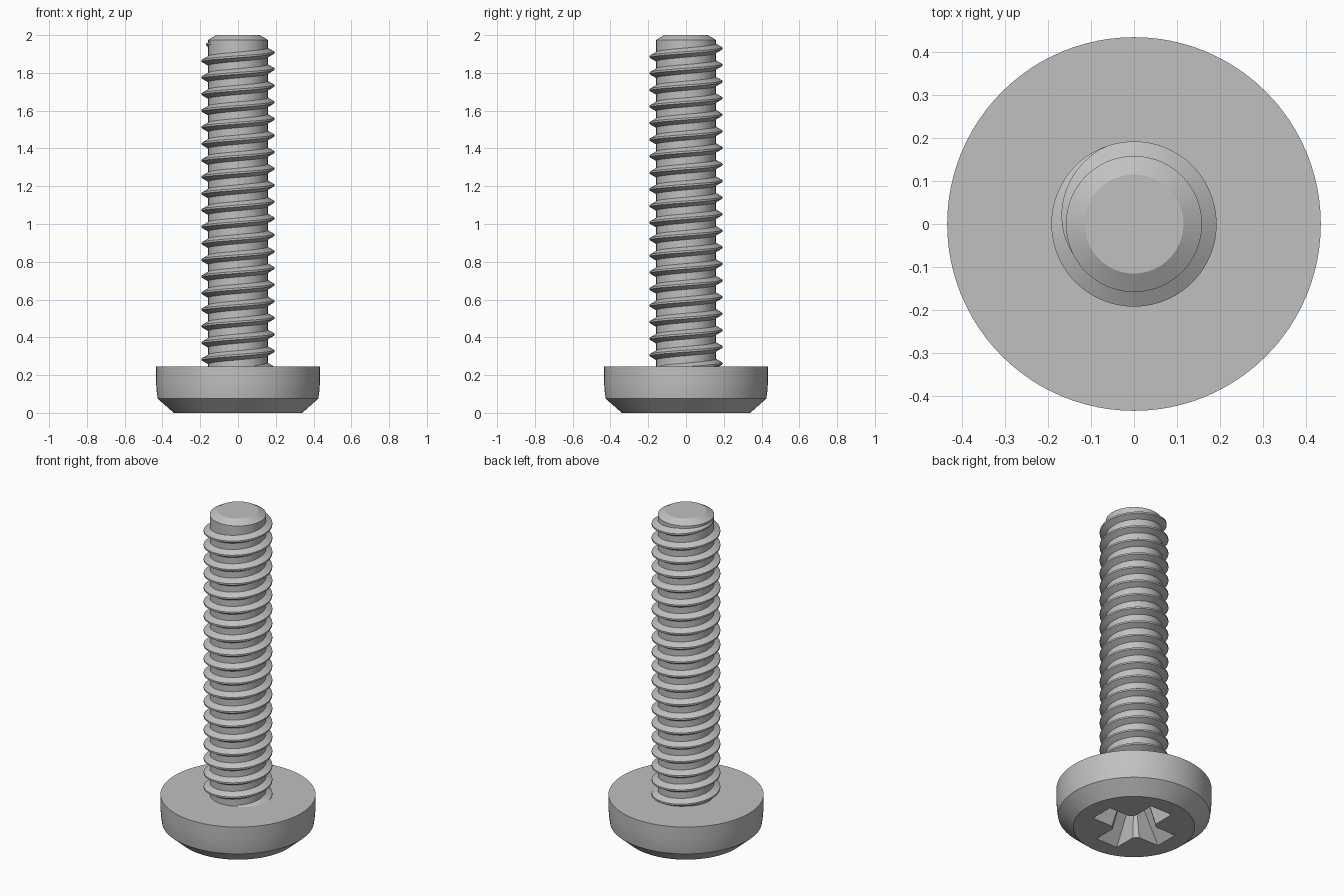
import bpy, bmesh, math

if "Cube" in bpy.data.objects:
    bpy.data.objects.remove(bpy.data.objects["Cube"])

steel = bpy.data.materials.new("steel grey")
steel.use_nodes = True
steel.diffuse_color = (0.53, 0.53, 0.53, 1)
steel.node_tree.nodes["Principled BSDF"].inputs["Base Color"].default_value = (0.53, 0.53, 0.53, 1)


def loft(name, sections, closed=True):
    """Skin a list of matching closed sections and cap both ends."""
    bm = bmesh.new()
    loops = [[bm.verts.new(p) for p in s] for s in sections]
    n = len(loops[0])
    for a, b in zip(loops, loops[1:]):
        for i in range(n):
            j = (i + 1) % n
            bm.faces.new((a[i], a[j], b[j], b[i]))
    bm.faces.new(loops[0][::-1])
    bm.faces.new(loops[-1])
    bmesh.ops.recalc_face_normals(bm, faces=bm.faces)
    mesh = bpy.data.meshes.new(name)
    bm.to_mesh(mesh)
    bm.free()
    mesh.materials.append(steel)
    obj = bpy.data.objects.new(name, mesh)
    bpy.context.collection.objects.link(obj)
    return obj


def ring(r, z, n=96):
    return [(r * math.cos(math.tau * i / n), r * math.sin(math.tau * i / n), z) for i in range(n)]


def activate(obj):
    bpy.ops.object.select_all(action='DESELECT')
    obj.select_set(True)
    bpy.context.view_layer.objects.active = obj


def smooth(obj):
    activate(obj)
    bpy.ops.object.shade_smooth_by_angle(angle=math.radians(25))


# Head: flat-backed disc with a softly curved rim and bevelled drive face
head_profile = [(0.34, 0), (0.425, 0.075), (0.43, 0.11), (0.434, 0.16), (0.434, 0.245)]
head = loft("head", [ring(r, z) for r, z in head_profile])


# Cross-shaped drive recess, tapering inwards
def cross(length, half, inner, z):
    arm = [(length, -half), (length, half), (inner, half), (half, inner)]
    pts = []
    for k in range(4):
        c, s = (1, 0, -1, 0)[k], (0, 1, 0, -1)[k]
        pts += [(c * x - s * y, s * x + c * y, z) for x, y in arm]
    return pts


cutter = loft("recess_cutter", [cross(0.252, 0.077, 0.104, -0.02),
                                cross(0.10, 0.045, 0.055, 0.19)])
cutter.hide_render = True
cut = head.modifiers.new("recess", 'BOOLEAN')
cut.operation = 'DIFFERENCE'
cut.solver = 'EXACT'
cut.object = cutter
activate(head)
bpy.ops.object.modifier_apply(modifier="recess")
bpy.data.objects.remove(cutter)
smooth(head)

# Shank core with chamfered tip
CORE = 0.158
shank = loft("shank", [ring(r, z) for r, z in [(CORE, 0.235), (CORE, 1.975), (0.115, 2.0)]])
smooth(shank)

# Right-handed thread ridge that fades out near the tip
PITCH, CREST, STEPS = 0.0878, 0.192, 64
END_ANGLE, END_Z = math.radians(215), 1.96
FADE = math.radians(105)
FLAT = 0.005
total = int(19.75 * STEPS)
sections = []
for i in range(total + 1):
    back = math.tau * (total - i) / STEPS
    angle, z = END_ANGLE - back, END_Z - PITCH * back / math.tau
    f = min(1, back / FADE)
    crest = CORE - 0.003 + (CREST - CORE + 0.003) * f
    root = CORE - 0.008
    foot = FLAT + (crest - root) * math.tan(math.radians(30))
    profile = [(root, -foot), (crest, -FLAT), (crest, FLAT), (root, foot)]
    sections.append([(r * math.cos(angle), r * math.sin(angle), z + dz) for r, dz in profile])
thread = loft("thread", sections)
smooth(thread)
